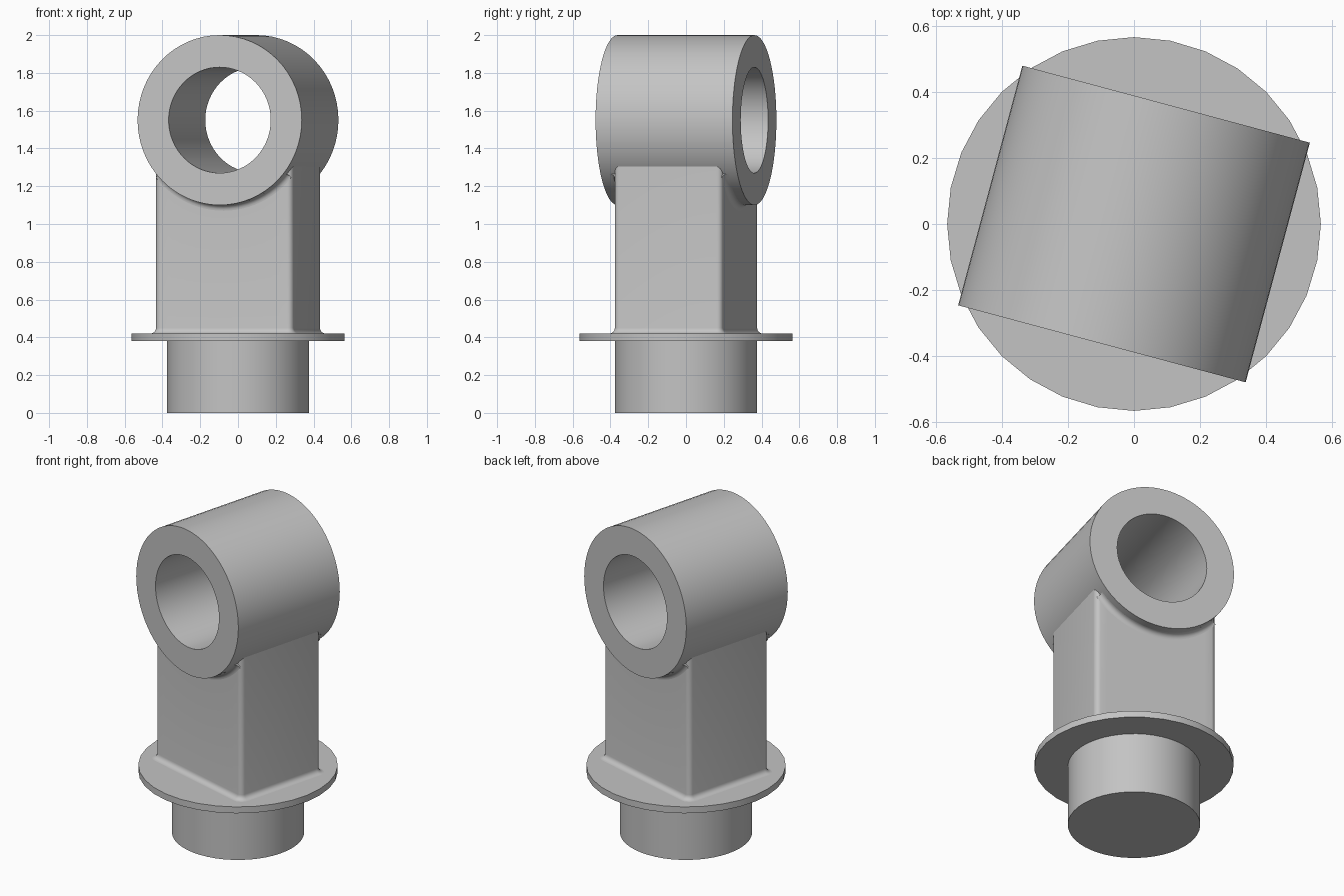
import bpy, bmesh
from math import sin, cos, pi, radians, asin, sqrt
from mathutils import Matrix

default = bpy.data.objects.get("Cube")
if default:
    bpy.data.objects.remove(default)

TURN = Matrix.Rotation(radians(-15), 4, 'Z')
AXIS_Z = 1.55                    # height of the barrel axis
R, BORE, HALF = 0.45, 0.28, 0.375
PX, PY = 0.377, 0.296            # half widths of the post
F = 0.03                         # fillet radius

grey = bpy.data.materials.new("plain grey")
grey.use_nodes = True
grey.diffuse_color = (0.55, 0.55, 0.55, 1)
grey.node_tree.nodes["Principled BSDF"].inputs["Base Color"].default_value = grey.diffuse_color


def finish(name, bm, matrix=Matrix.Identity(4)):
    bmesh.ops.recalc_face_normals(bm, faces=bm.faces)
    bm.transform(matrix)
    mesh = bpy.data.meshes.new(name)
    bm.to_mesh(mesh)
    bm.free()
    mesh.materials.append(grey)
    obj = bpy.data.objects.new(name, mesh)
    bpy.context.collection.objects.link(obj)
    bpy.ops.object.select_all(action='DESELECT')
    obj.select_set(True)
    bpy.context.view_layer.objects.active = obj
    bpy.ops.object.shade_smooth_by_angle(angle=radians(35))


def disc(name, radius, z0, z1, segments):
    bm = bmesh.new()
    bmesh.ops.create_cone(bm, cap_ends=True, segments=segments, radius1=radius, radius2=radius,
                          depth=z1 - z0, matrix=Matrix.Translation((0, 0, (z0 + z1) / 2)))
    finish(name, bm)


def sweep(name, profile, angles, closed):
    """Carry a (radius, y) profile around the barrel axis; angle 0 points down."""
    bm = bmesh.new()
    rings = [[bm.verts.new((r * sin(t), y, AXIS_Z - r * cos(t))) for r, y in profile]
             for t in angles]
    n = len(profile)
    pairs = list(zip(rings, rings[1:])) + ([(rings[-1], rings[0])] if closed else [])
    for p, q in pairs:
        for i in range(n):
            j = (i + 1) % n
            bm.faces.new((p[i], p[j], q[j], q[i]))
    if not closed:
        bm.faces.new(rings[0])
        bm.faces.new(rings[-1])
    finish(name, bm, TURN)


# Round plug and thin flange
disc("plug", 0.375, 0, 0.4, 48)
disc("flange", 0.565, 0.38, 0.42, 32)

# Bored barrel lying across the top
sweep("barrel", [(BORE, -HALF), (R, -HALF), (R, HALF), (BORE, HALF)],
      [2 * pi * i / 64 for i in range(64)], True)

# Fillets where the post's broad faces meet the barrel
reach = asin(0.36 / (R + F / 2))
arc = [pi / 2 * i / 6 for i in range(7)]
for side, label in ((-1, "front"), (1, "back")):
    section = [(R + F - F * cos(t), side * (PY + F - F * sin(t))) for t in arc]
    section.append((R - 0.02, side * (PY - 0.02)))
    sweep(label + "_fillet", section, [reach * (i / 12 - 1) for i in range(25)], False)


# Rounded rectangular post, flared at its foot, top curved to stay in the barrel wall
def half_outline(grow):
    rad = F + grow
    cx, cy = PX - F, PY - F
    corner = [(cx + rad * cos(t), cy + rad * sin(t)) for t in arc]
    flat = [(cx * (1 - i / 8), cy + rad) for i in range(1, 16)]
    return corner + flat + [(-x, y) for x, y in reversed(corner)]


def saddle(x):
    return AXIS_Z - sqrt((R - 0.02) ** 2 - x * x)


bm = bmesh.new()
levels = [(F - F * sin(t), 0.42 + F - F * cos(t)) for t in arc] + [(0, None)]
rings = []
for grow, z in levels:
    half = half_outline(grow)
    outline = half + [(x, -y) for x, y in reversed(half)]
    rings.append([bm.verts.new((x, y, saddle(x) if z is None else z)) for x, y in outline])
count = len(rings[0])
for p, q in zip(rings, rings[1:]):
    for i in range(count):
        j = (i + 1) % count
        bm.faces.new((p[i], p[j], q[j], q[i]))
bm.faces.new(rings[0])
top = rings[-1]
for i in range(count // 2 - 1):
    bm.faces.new((top[i], top[i + 1], top[count - 2 - i], top[count - 1 - i]))
finish("post", bm, TURN)
